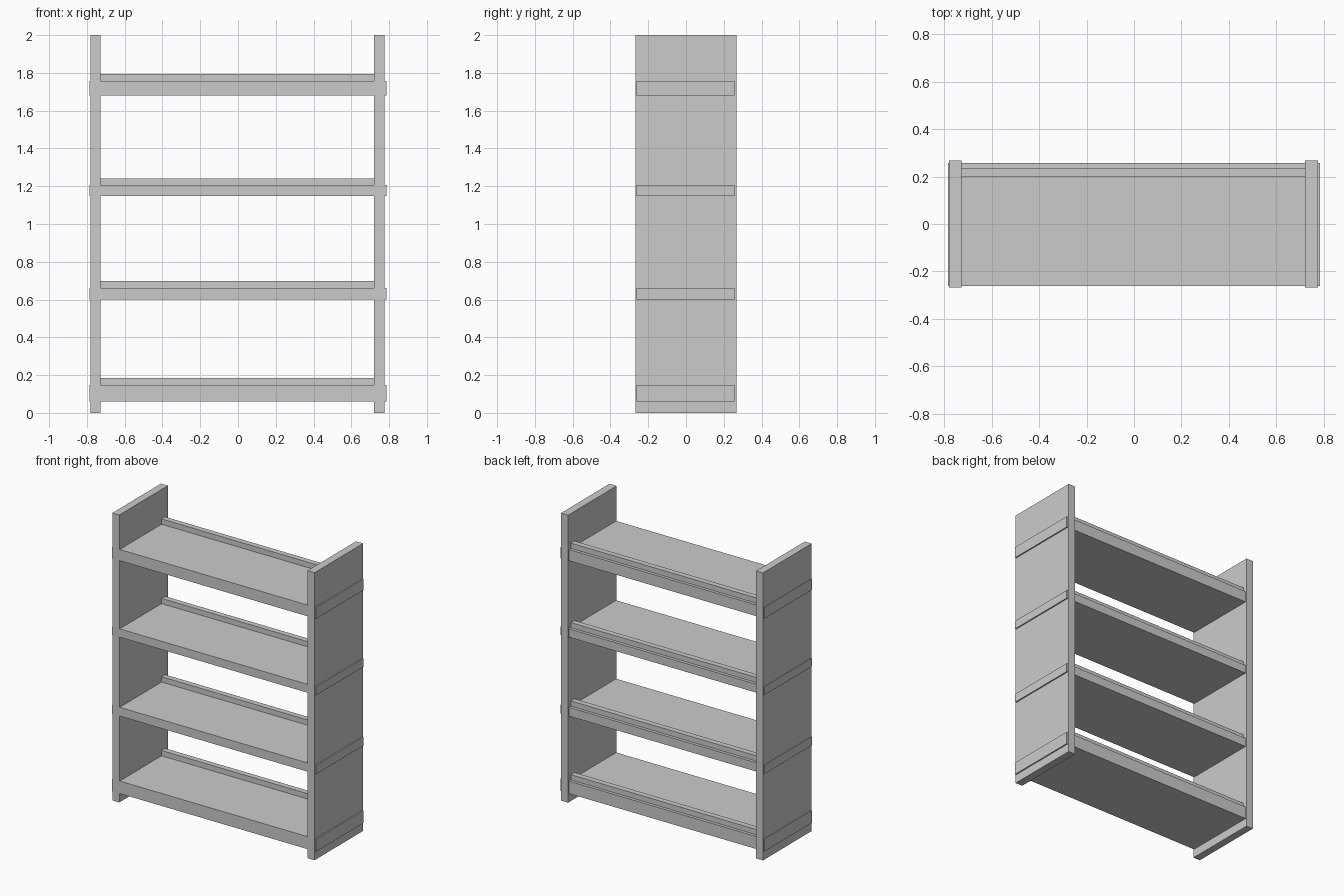
import bpy

if "Cube" in bpy.data.objects:
    bpy.data.objects.remove(bpy.data.objects["Cube"])


def box(name, x, y, z):
    """Axis-aligned box from (min, max) pairs."""
    bpy.ops.mesh.primitive_cube_add(size=1, location=[(a + b) / 2 for a, b in (x, y, z)])
    obj = bpy.context.object
    obj.name = name
    obj.scale = [b - a for a, b in (x, y, z)]
    bpy.ops.object.transform_apply(location=False, rotation=False, scale=True)
    return obj


# Upright side panels
box("side_panel_left", (-0.78, -0.727), (-0.267, 0.267), (0, 2))
box("side_panel_right", (0.721, 0.776), (-0.267, 0.267), (0, 2))

# Shelves: ends pass through the panels, each with a low stop rail near the back
levels = [(0.06, 0.147, 0.184), (0.599, 0.66, 0.697),
          (1.148, 1.206, 1.242), (1.68, 1.758, 1.795)]
for i, (bottom, top, rail_top) in enumerate(levels, 1):
    box(f"shelf_{i}", (-0.785, 0.785), (-0.262, 0.258), (bottom, top))
    box(f"back_rail_{i}", (-0.74, 0.735), (0.198, 0.237), (top - 0.01, rail_top))
